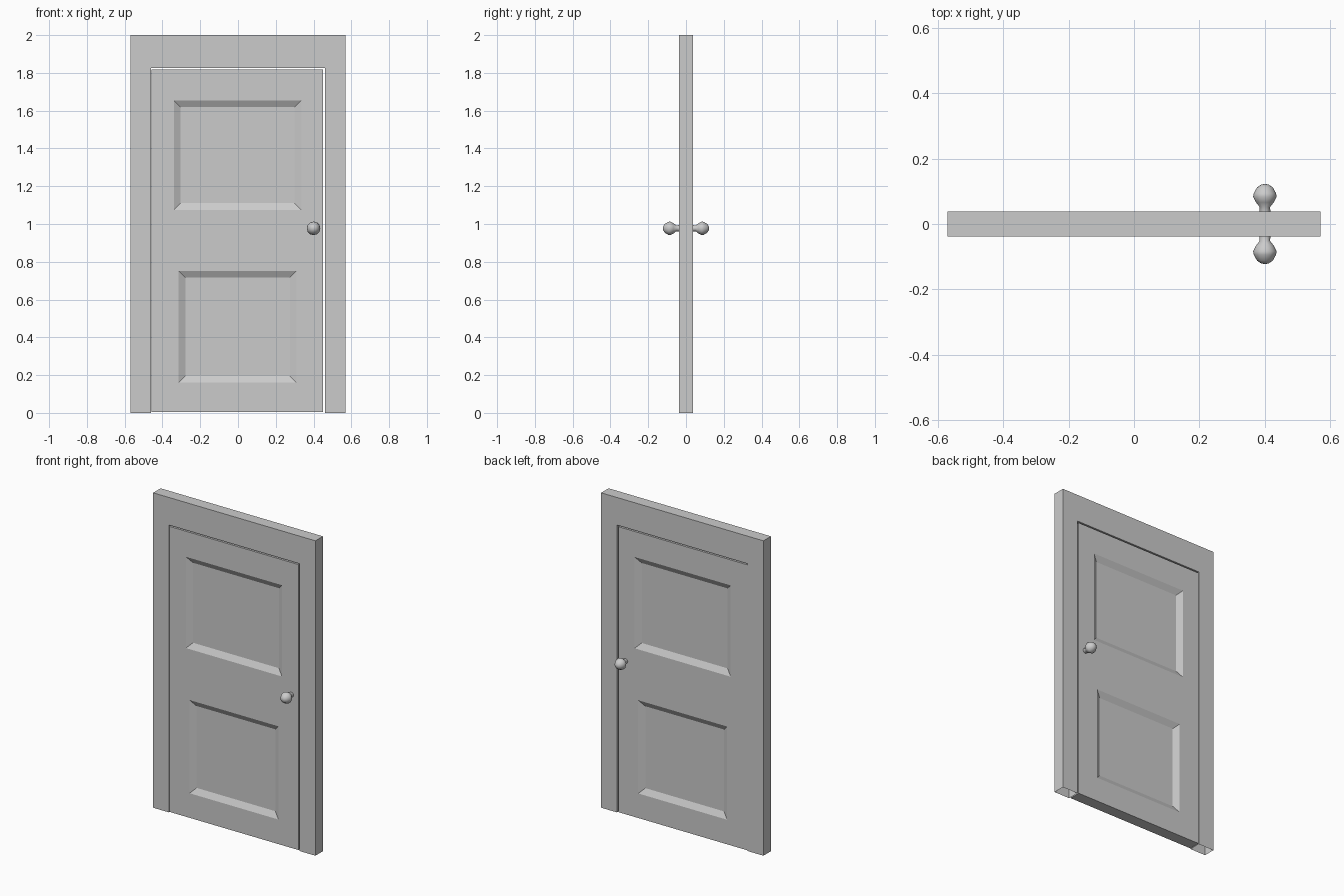
import bpy, bmesh, math

if "Cube" in bpy.data.objects:
    bpy.data.objects.remove(bpy.data.objects["Cube"])

HALF = 0.0375          # half thickness of the frame


def finish(name, bm):
    bmesh.ops.recalc_face_normals(bm, faces=bm.faces)
    me = bpy.data.meshes.new(name)
    bm.to_mesh(me)
    bm.free()
    ob = bpy.data.objects.new(name, me)
    bpy.context.collection.objects.link(ob)
    return ob


# Door frame: mitred arch outline extruded through, left open under the legs
W, H, w, h = 0.57, 2.0, 0.46, 1.825
outer = [(-W, 0), (-W, H), (W, H), (W, 0)]
inner = [(-w, 0), (-w, h), (w, h), (w, 0)]
bm = bmesh.new()
rings = [[bm.verts.new((x, y, z)) for x, z in pts]
         for y in (-HALF, HALF) for pts in (outer, inner)]
of, inf, ob_, inb = rings
for a, b in ((of, inf), (inf, inb), (inb, ob_), (ob_, of)):
    for i in range(3):
        bm.faces.new((a[i], a[i + 1], b[i + 1], b[i]))
finish("door_frame", bm)

# Door leaf: rows of (z, panel left, panel right); cells 1 and 3 are panels
rows = [(0.004, -0.315, 0.31), (0.16, -0.315, 0.31), (0.752, -0.315, 0.31),
        (1.075, -0.34, 0.335), (1.655, -0.34, 0.335), (1.817, -0.34, 0.335)]
bm = bmesh.new()
grids, panels = [], []
for y in (-HALF + 0.0005, HALF - 0.0005):
    g = [[bm.verts.new((x, y, z)) for x in (-0.457, l, r, 0.45)] for z, l, r in rows]
    grids.append(g)
    for j in range(5):
        for i in range(3):
            f = bm.faces.new((g[j][i], g[j][i + 1], g[j + 1][i + 1], g[j + 1][i]))
            if i == 1 and j in (1, 3):
                panels.append(f)


def rim(g):
    return g[0] + [r[3] for r in g[1:]] + g[5][2::-1] + [r[0] for r in g[4:0:-1]]


a, b = rim(grids[0]), rim(grids[1])
for i in range(len(a)):
    k = (i + 1) % len(a)
    bm.faces.new((a[i], a[k], b[k], b[i]))
bmesh.ops.recalc_face_normals(bm, faces=bm.faces)
# Sunken panels with sloping borders
bmesh.ops.inset_individual(bm, faces=panels, thickness=0.036, depth=-0.02,
                           use_even_offset=True)
finish("door_leaf", bm)

# Knobs: turned profile of (radius, distance from door centre plane)
profile = [(0.017, 0.03), (0.016, 0.052), (0.027, 0.066), (0.036, 0.083),
           (0.034, 0.094), (0.024, 0.112), (0.012, 0.120), (0.0, 0.123)]
N = 12
for name, s in (("front_knob", -1), ("back_knob", 1)):
    bm = bmesh.new()
    vs = [bm.verts.new((r, s * d, 0)) for r, d in profile]
    es = [bm.edges.new(p) for p in zip(vs, vs[1:])]
    bmesh.ops.spin(bm, geom=vs + es, cent=(0, 0, 0), axis=(0, 1, 0),
                   angle=math.tau, steps=N)
    bmesh.ops.remove_doubles(bm, verts=bm.verts, dist=1e-4)
    for f in bm.faces:
        f.smooth = True
    knob = finish(name, bm)
    knob.location = (0.4, 0, 0.977)
